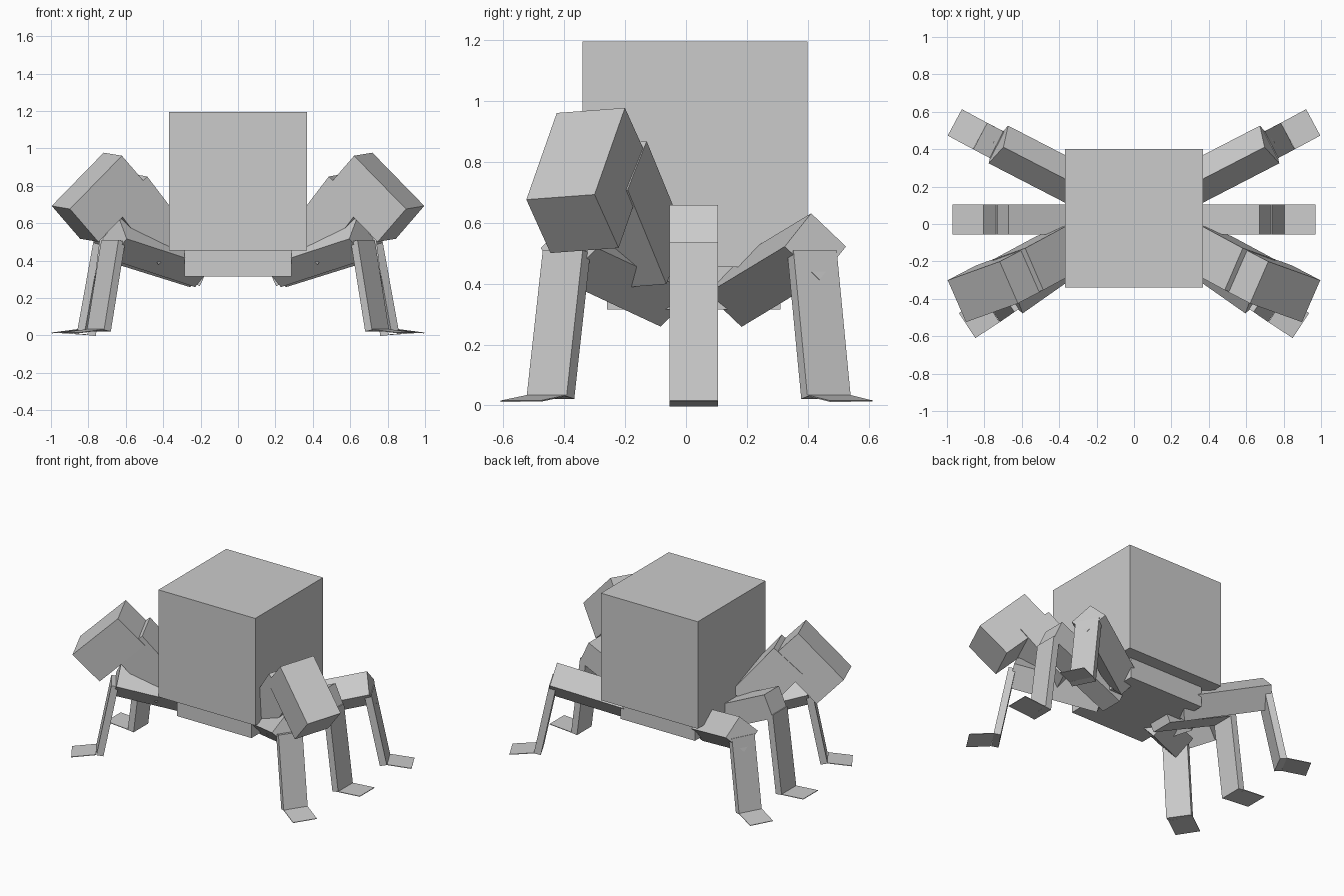
import bpy, bmesh
from math import radians, sin, cos
from mathutils import Vector, Matrix

if "Cube" in bpy.data.objects:
    bpy.data.objects.remove(bpy.data.objects["Cube"])


def box(name, center, size, along=(1, 0, 0), side=(0, 1, 0), mirror=False):
    """Box sized (along, side, third), oriented by two direction vectors."""
    a = Vector(along).normalized()
    s = Vector(side)
    s = (s - a * s.dot(a)).normalized()
    n = a.cross(s)
    m = Matrix((a, s, n)).transposed().to_4x4()
    m = Matrix.Translation(center) @ m @ Matrix.Diagonal((*size, 1))
    bm = bmesh.new()
    bmesh.ops.create_cube(bm, size=1, matrix=m)
    bmesh.ops.recalc_face_normals(bm, faces=bm.faces)
    me = bpy.data.meshes.new(name)
    bm.to_mesh(me)
    bm.free()
    ob = bpy.data.objects.new(name, me)
    bpy.context.collection.objects.link(ob)
    if mirror:
        ob.modifiers.new("Mirror", 'MIRROR').use_axis = (True, False, False)
    return ob


# Cube body and belly plate
box("body", (0, 0.03, 0.825), (0.74, 0.74, 0.74))
box("belly", (0, 0.025, 0.386), (0.57, 0.57, 0.142))

# Claw arms: upper arm rising out of the body, claw block across its end
hinge = Vector((0.393, 0.915, 0.073))
box("upper_arm", (0.503, -0.209, 0.624), (0.41, 0.245, 0.245),
    (0.575, -0.31, 0.755), hinge, True)
box("claw", (0.7325, -0.323, 0.739), (0.41, 0.245, 0.245),
    (0.678, -0.244, -0.695), hinge, True)

W = 0.16


def leg(name, azimuth, lift, roll, knee, thigh_len, shin_top, ankle, toe):
    """Thigh ends at knee; the shin's outer face runs shin_top -> ankle."""
    az, el, ro = radians(azimuth), radians(lift), radians(roll)
    out = Vector((cos(az), sin(az), 0))
    tangent = Vector((-sin(az), cos(az), 0))
    axis = out * cos(el) + Vector((0, 0, sin(el)))
    up = axis.cross(tangent)
    knee, top, low, toe = map(Vector, (knee, shin_top, ankle, toe))
    box(name + "_thigh", knee - axis * thigh_len / 2, (thigh_len, W, W),
        axis, tangent * cos(ro) + up * sin(ro), True)
    # Shin slab
    d = top - low
    thick = 0.045
    inward = tangent.cross(d).normalized()
    if inward.dot(out) > 0:
        inward.negate()
    box(name + "_shin", (top + low) / 2 + inward * thick / 2,
        (d.length, W, thick), d, tangent, True)
    # Thin foot plate
    f = toe - low
    box(name + "_foot", (toe + low) / 2 + Vector((0, 0, 0.002)),
        (f.length, W, 0.004), f, tangent, True)


leg("front_leg", -35, 15, 45, (0.66, -0.385, 0.517), 0.575,
    (0.685, -0.405, 0.51), (0.762, -0.458, 0.03), (0.892, -0.543, 0.012))
leg("middle_leg", 0, 25, 0, (0.705, 0.025, 0.586), 0.59,
    (0.737, 0.025, 0.535), (0.805, 0.025, 0.002), (0.97, 0.025, 0.014))
leg("rear_leg", 27.3, 15.5, 45, (0.725, 0.425, 0.522), 0.58,
    (0.735, 0.424, 0.51), (0.822, 0.47, 0.03), (0.958, 0.543, 0.012))
